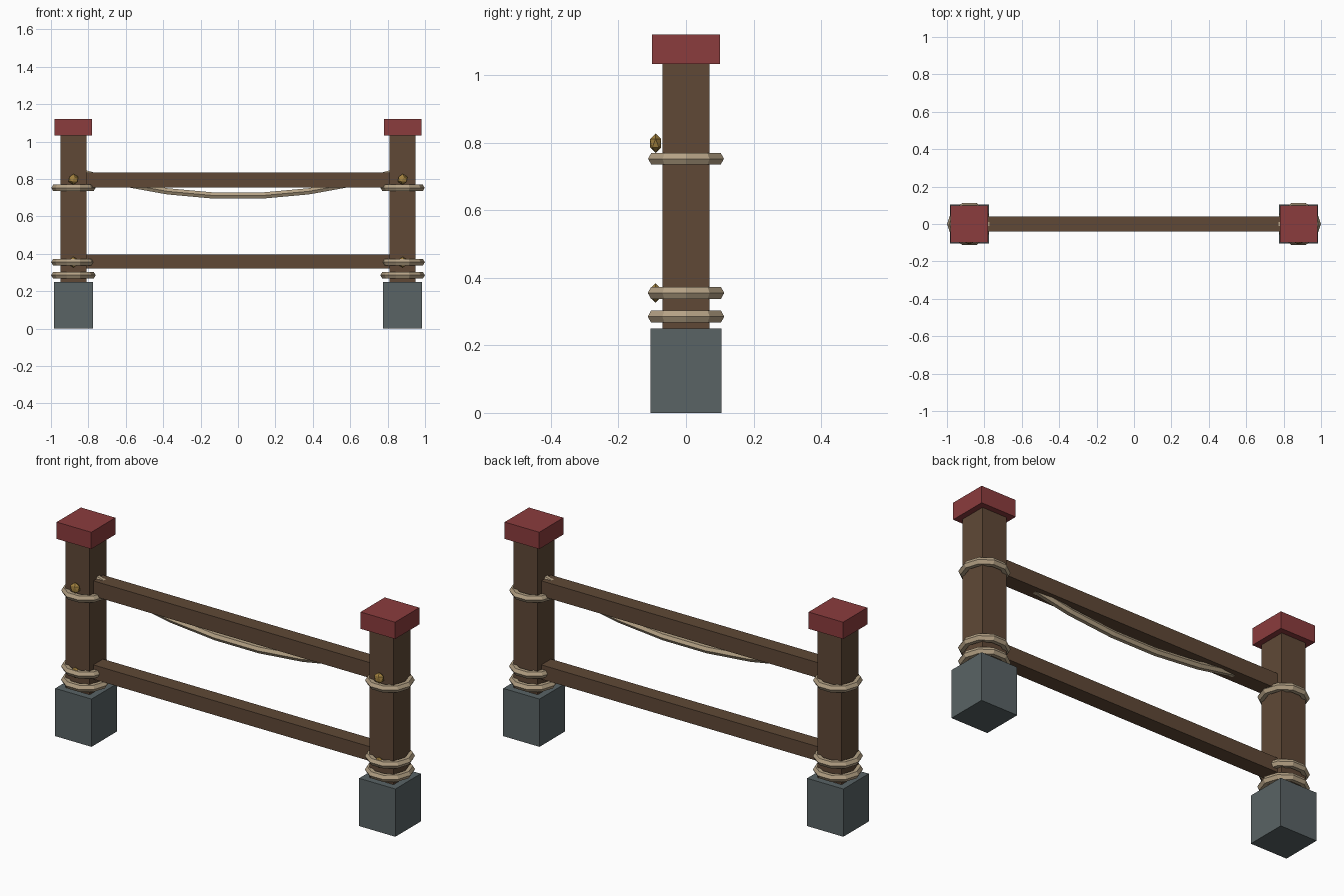
import bpy, bmesh, math
from mathutils import Vector

cube = bpy.data.objects.get("Cube")
if cube:
    bpy.data.objects.remove(cube, do_unlink=True)


def material(name, rgb):
    m = bpy.data.materials.new(name)
    m.use_nodes = True
    m.diffuse_color = (*rgb, 1)
    m.node_tree.nodes["Principled BSDF"].inputs["Base Color"].default_value = (*rgb, 1)
    return m


WOOD = material("brown wood", (0.115, 0.066, 0.037))
STONE = material("grey stone", (0.1, 0.125, 0.13))
RED = material("red paint", (0.26, 0.045, 0.047))
ROPE = material("tan rope", (0.46, 0.36, 0.235))
GOLD = material("dull gold", (0.36, 0.22, 0.05))


def add_object(name, bm, mat):
    bmesh.ops.recalc_face_normals(bm, faces=bm.faces)
    mesh = bpy.data.meshes.new(name)
    bm.to_mesh(mesh)
    bm.free()
    mesh.materials.append(mat)
    ob = bpy.data.objects.new(name, mesh)
    bpy.context.collection.objects.link(ob)
    return ob


def box(name, x, z0, z1, wide, deep, mat):
    bm = bmesh.new()
    bmesh.ops.create_cube(bm, size=1)
    bmesh.ops.scale(bm, vec=(wide, deep, z1 - z0), verts=bm.verts)
    bmesh.ops.translate(bm, vec=(x, 0, (z0 + z1) / 2), verts=bm.verts)
    return add_object(name, bm, mat)


def sweep(name, frames, radius, closed, mat, sides=6):
    """Hexagonal tube; each frame is (centre, outward, up)."""
    bm = bmesh.new()
    loops = []
    for c, out, up in frames:
        turns = [math.tau * k / sides for k in range(sides)]
        loops.append([bm.verts.new(c + radius * (out * math.cos(a) + up * math.sin(a)))
                      for a in turns])
    count = len(loops)
    for i in range(count if closed else count - 1):
        a, b = loops[i], loops[(i + 1) % count]
        for k in range(sides):
            n = (k + 1) % sides
            bm.faces.new((a[k], a[n], b[n], b[k]))
    if not closed:
        bm.faces.new(loops[0])
        bm.faces.new(loops[-1])
    return add_object(name, bm, mat)


def ring(name, x, z, major, segments):
    frames = []
    for i in range(segments):
        a = math.tau * i / segments
        out = Vector((math.cos(a), math.sin(a), 0))
        frames.append((Vector((x, 0, z)) + out * major, out, Vector((0, 0, 1))))
    return sweep(name, frames, 0.02, True, ROPE)


def knot(name, x, z):
    bm = bmesh.new()
    bmesh.ops.create_icosphere(bm, subdivisions=1, radius=0.029)
    bmesh.ops.scale(bm, vec=(1, 0.65, 1), verts=bm.verts)
    bmesh.ops.translate(bm, vec=(x, -0.09, z), verts=bm.verts)
    return add_object(name, bm, GOLD)


# Posts with stone feet, caps, rope bindings and gold studs
POST = 0.88
for side, s in (("left", 1), ("right", -1)):
    x = s * POST
    box(f"{side}_foot", x, 0, 0.25, 0.21, 0.21, STONE)
    box(f"{side}_post", x, 0.24, 1.04, 0.14, 0.14, WOOD)
    box(f"{side}_cap", x, 1.032, 1.12, 0.2, 0.2, RED)
    ring(f"{side}_upper_binding", x, 0.752, 0.098, 10)
    ring(f"{side}_middle_binding", x, 0.355, 0.099, 10)
    ring(f"{side}_lower_binding", x, 0.285, 0.099, 10)
    knot(f"{side}_upper_stud", x, 0.798)
    knot(f"{side}_lower_stud", x, 0.355)

# Rails
box("upper_rail", 0, 0.755, 0.835, 1.7, 0.08, WOOD)
box("lower_rail", 0, 0.32, 0.395, 1.7, 0.08, WOOD)

# Sagging rope between the posts
frames = []
for i in range(8):
    x = POST * (2 * i / 7 - 1)
    up = Vector((-0.36 * x, 0, 1)).normalized()
    frames.append((Vector((x, 0, 0.708 + 0.18 * x * x)), Vector((0, 1, 0)), up))
sweep("sagging_rope", frames, 0.019, False, ROPE)
